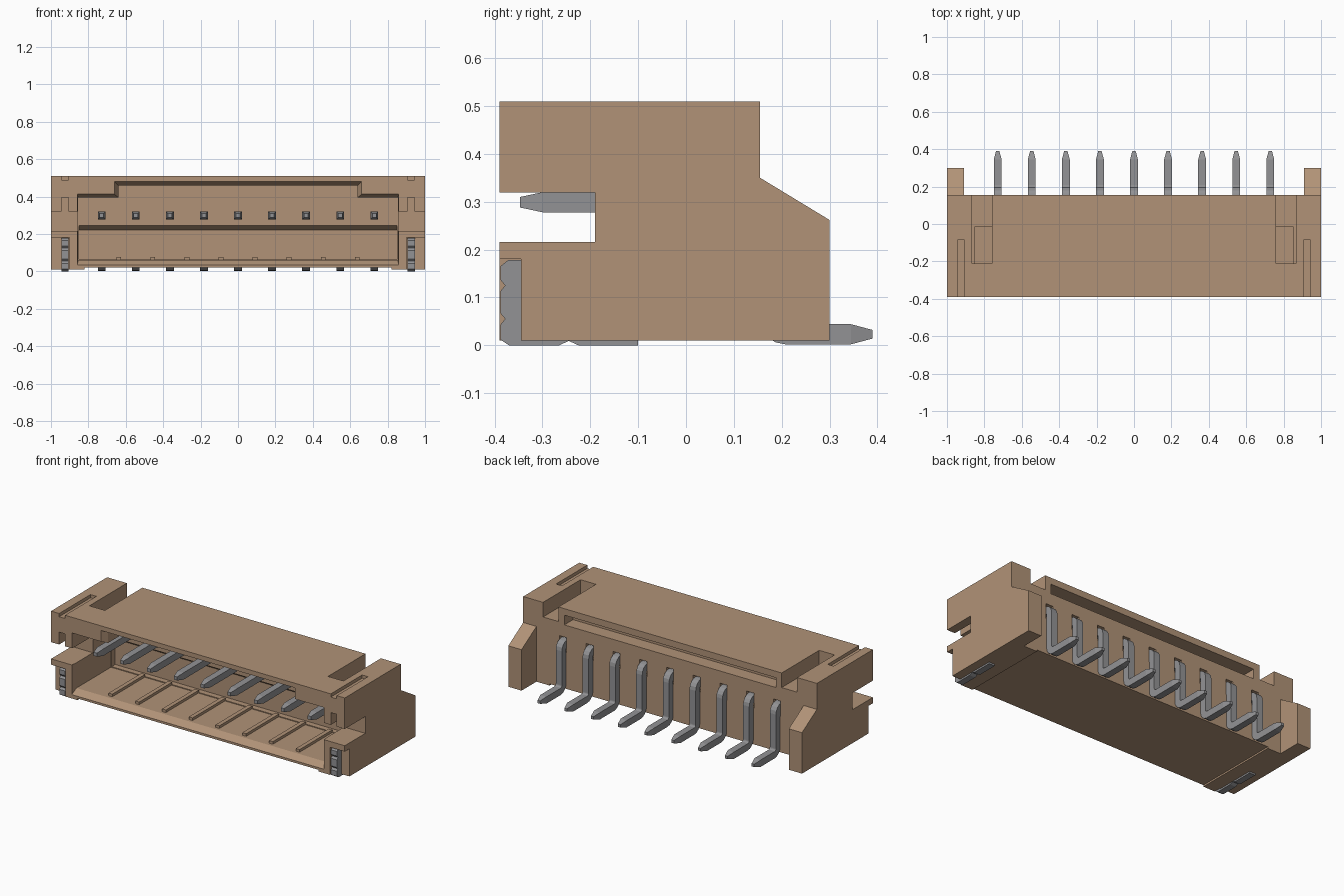
import bpy, bmesh, math
from mathutils import Vector

cube = bpy.data.objects.get("Cube")
if cube:
    bpy.data.objects.remove(cube, do_unlink=True)


def material(name, rgb):
    m = bpy.data.materials.new(name)
    m.use_nodes = True
    m.diffuse_color = (*rgb, 1)
    m.node_tree.nodes["Principled BSDF"].inputs["Base Color"].default_value = (*rgb, 1)
    return m


TAN = material("tan plastic", (0.44, 0.29, 0.185))
GREY = material("grey metal", (0.29, 0.29, 0.30))


def loft(name, rings, mat):
    """Closed solid through a list of equal-length rings of points."""
    bm = bmesh.new()
    rows = [[bm.verts.new(p) for p in r] for r in rings]
    n = len(rows[0])
    for a, b in zip(rows, rows[1:]):
        for i in range(n):
            j = (i + 1) % n
            bm.faces.new((a[i], a[j], b[j], b[i]))
    bm.faces.new(rows[0])
    bm.faces.new(rows[-1])
    bmesh.ops.recalc_face_normals(bm, faces=bm.faces)
    me = bpy.data.meshes.new(name)
    bm.to_mesh(me)
    bm.free()
    me.materials.append(mat)
    ob = bpy.data.objects.new(name, me)
    bpy.context.collection.objects.link(ob)
    return ob


def side_profile(name, pts, x0, x1, mat=TAN):
    return loft(name, [[(x, y, z) for y, z in pts] for x in (x0, x1)], mat)


def box(name, x0, x1, y0, y1, z0, z1):
    return side_profile(name, [(y0, z0), (y1, z0), (y1, z1), (y0, z1)], x0, x1)


def opening(half, y, z0, z1):
    return [(-half, y, z0), (half, y, z0), (half, y, z1), (-half, y, z1)]


# Housing block with rear ears
housing = side_profile("housing", [(-0.39, 0.01), (0.3, 0.01), (0.3, 0.262), (0.155, 0.35),
                                   (0.155, 0.51), (-0.39, 0.51)], -1, 1)


def carve(cutter):
    cutter.hide_render = True
    mod = housing.modifiers.new("cut", "BOOLEAN")
    mod.operation = "DIFFERENCE"
    mod.solver = "EXACT"
    mod.object = cutter
    bpy.context.view_layer.objects.active = housing
    bpy.ops.object.modifier_apply(modifier=mod.name)
    bpy.data.objects.remove(cutter, do_unlink=True)


# Rear gap between the ears and shallow relief underneath
carve(box("rear_gap", -0.91, 0.91, 0.155, 0.5, -0.1, 0.6))
carve(box("base_relief", -0.82, 0.82, -0.5, 0.5, -0.1, 0.02))

# Mating cavity with chamfered mouth, raised roof and undercut rear wall
carve(loft("cavity", [opening(0.86, -0.4, 0.027, 0.418), opening(0.855, -0.35, 0.06, 0.395),
                      opening(0.855, -0.015, 0.06, 0.395)], TAN))
carve(loft("roof_recess", [opening(0.667, -0.4, 0.3, 0.487), opening(0.64, -0.35, 0.3, 0.46),
                           opening(0.64, -0.015, 0.3, 0.46)], TAN))
carve(loft("undercut", [opening(0.85, -0.05, 0.065, 0.246), opening(0.85, -0.015, 0.065, 0.246),
                        opening(0.85, 0.02, 0.065, 0.222)], TAN))

# Slot across the rear of the roof
carve(box("rear_slot", -0.72, 0.72, 0.07, 0.2, 0.41, 0.47))

# Side cuts, mirrored
for s in (-1, 1):
    def cut(x0, x1, *rest):
        carve(box("side_cut", s * x0, s * x1, *rest))
    cut(0.8, 1.1, -0.5, -0.19, 0.216, 0.319)
    cut(0.76, 0.865, -0.21, 0.2, 0.42, 0.6)
    cut(0.76, 0.853, -0.21, -0.017, 0.38, 0.43)
    cut(0.905, 0.945, -0.5, -0.085, 0.49, 0.6)
    cut(0.905, 0.945, -0.5, -0.19, 0.3, 0.395)
    cut(0.9, 1.1, -0.5, -0.345, -0.1, 0.18)

PITCH = 0.1822
xs = [(i - 4) * PITCH for i in range(9)]

# Pin pockets in the rear wall
for x in xs:
    carve(box("pin_pocket", x - 0.025, x + 0.025, 0.12, 0.2, 0.24, 0.335))

# Floor ribs between the pins
for i, x in enumerate(xs[:-1]):
    mid = x + PITCH / 2
    box(f"floor_rib_{i + 1}", mid - 0.013, mid + 0.013, -0.33, -0.01, 0.055, 0.076)

# Pins: square wire bent down behind the wall and out to the rear
H = 0.021


def bend(cy, cz, r, a0, a1):
    return [(cy + r * math.cos(a), cz + r * math.sin(a), H)
            for a in (math.radians(a0 + (a1 - a0) * k / 4) for k in range(5))]


path = [(-0.347, 0.299, 0.011), (-0.3, 0.299, H)]
path += bend(0.142, 0.266, 0.033, 90, 0)
path += bend(0.208, 0.056, 0.033, 180, 270)
path += [(0.345, 0.023, H), (0.39, 0.023, 0.009)]

for i, x in enumerate(xs):
    rings = []
    for k, (y, z, h) in enumerate(path):
        a, b = path[max(k - 1, 0)], path[min(k + 1, len(path) - 1)]
        d = Vector((b[0] - a[0], b[1] - a[1])).normalized()
        n = Vector((-d.y, d.x)) * h
        rings.append([(x - h, y + n.x, z + n.y), (x + h, y + n.x, z + n.y),
                      (x + h, y - n.x, z - n.y), (x - h, y - n.x, z - n.y)])
    loft(f"pin_{i + 1}", rings, GREY)

# Solder clips at the front corners, with notched face and split foot
clip = [(-0.345, 0.01), (-0.345, 0.178), (-0.372, 0.178), (-0.388, 0.165),
        (-0.388, 0.137), (-0.378, 0.125), (-0.388, 0.113),
        (-0.388, 0.067), (-0.378, 0.055), (-0.388, 0.043),
        (-0.388, 0.012), (-0.37, 0), (-0.265, 0), (-0.245, 0.009), (-0.225, 0),
        (-0.1, 0), (-0.1, 0.012), (-0.345, 0.012)]
for side, s in (("left", 1), ("right", -1)):
    side_profile(f"solder_clip_{side}", clip[1:], s * 0.905, s * 0.945, GREY)
